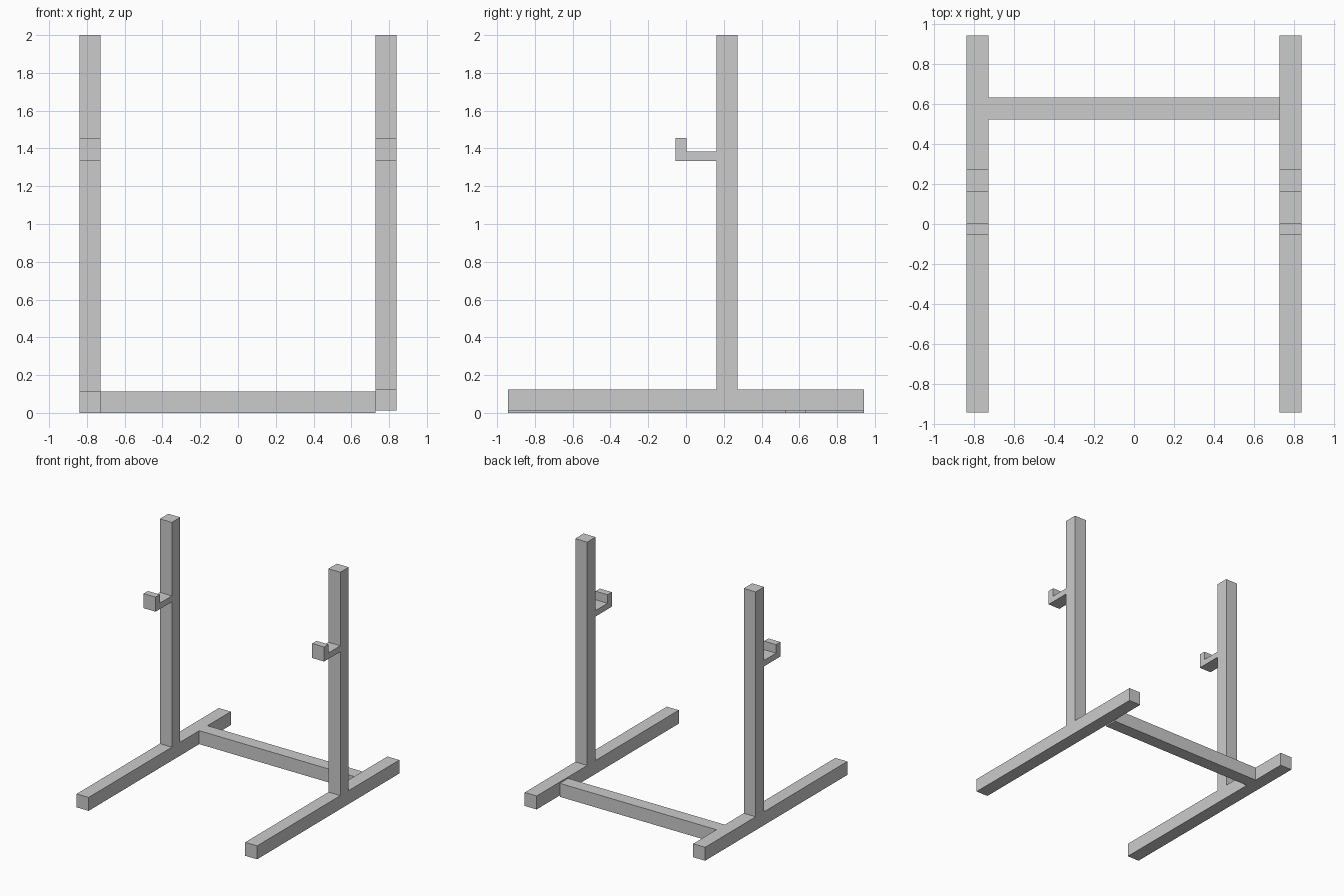
import bpy
import bmesh

if "Cube" in bpy.data.objects:
    bpy.data.objects.remove(bpy.data.objects["Cube"])

OUT, INN = 0.838, 0.727      # outer and inner x of the side frames
TUBE = 0.113                 # tube height
DEPTH = 0.943                # half length of the feet


def extrude_profile(name, profile, x0, x1):
    """Extrude a closed (y, z) outline along x."""
    bm = bmesh.new()
    face = bm.faces.new([bm.verts.new((x0, y, z)) for y, z in profile])
    ext = bmesh.ops.extrude_face_region(bm, geom=[face])
    moved = [v for v in ext["geom"] if isinstance(v, bmesh.types.BMVert)]
    bmesh.ops.translate(bm, verts=moved, vec=(x1 - x0, 0, 0))
    bmesh.ops.recalc_face_normals(bm, faces=bm.faces)
    mesh = bpy.data.meshes.new(name)
    bm.to_mesh(mesh)
    bm.free()
    obj = bpy.data.objects.new(name, mesh)
    bpy.context.collection.objects.link(obj)
    return obj


def frame_profile(base):
    """Side outline: foot, upright post and hook with a lip."""
    top = base + TUBE
    return [
        (-DEPTH, base), (DEPTH, base), (DEPTH, top),           # foot
        (0.272, top), (0.272, 2.0), (0.161, 2.0),              # post
        (0.161, 1.383), (0.002, 1.383), (0.002, 1.455),        # hook
        (-0.055, 1.455), (-0.055, 1.333), (0.161, 1.333),
        (0.161, top), (-DEPTH, top),
    ]


# Side frames; the right foot sits slightly higher than the left
extrude_profile("left_frame", frame_profile(0.0), -OUT, -INN)
extrude_profile("right_frame", frame_profile(0.012), INN, OUT)

# Bar joining the two feet
y0, y1 = 0.524, 0.634
extrude_profile("cross_bar", [(y0, 0), (y1, 0), (y1, TUBE), (y0, TUBE)], -INN, INN)
